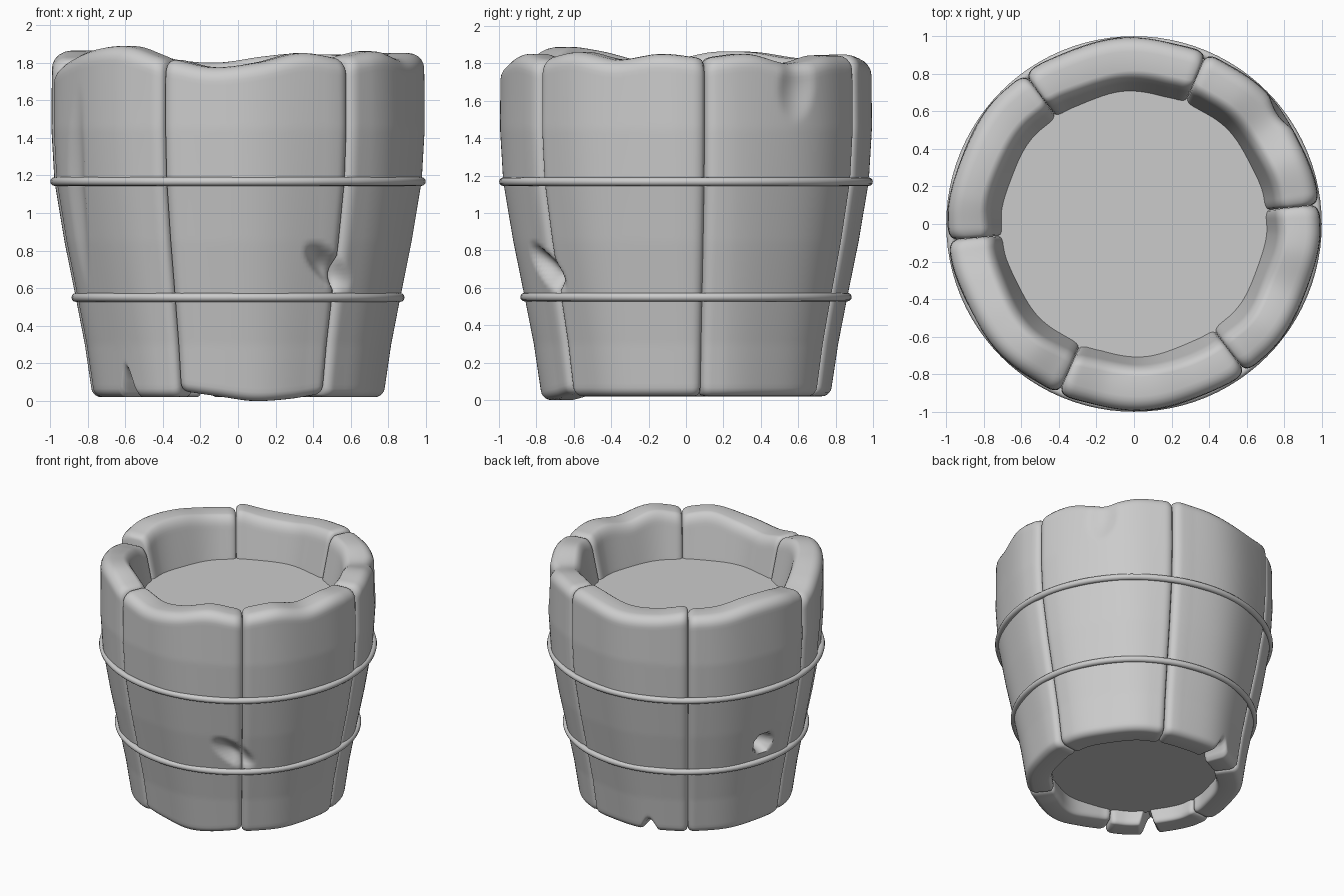
import bpy, bmesh
from math import radians, sin, cos, pi, sqrt

if "Cube" in bpy.data.objects:
    bpy.data.objects.remove(bpy.data.objects["Cube"])

SEAMS = [6, 67, 126, 185, 246, 307, 366]
# rim height across each stave (five samples, counter-clockwise)
TOPS = [(1.83, 1.85, 1.80, 1.84, 1.84), (1.85, 1.83, 1.80, 1.81, 1.85),
        (1.82, 1.83, 1.86, 1.86, 1.82), (1.76, 1.82, 1.87, 1.885, 1.82),
        (1.82, 1.775, 1.80, 1.85, 1.82), (1.83, 1.86, 1.82, 1.85, 1.83)]
FRONT_BOTTOM = (.05, .025, 0, .01, .035)
OUTER = [(0, .768), (.3, .812), (.55, .86), (.85, .92), (1.17, .973), (1.45, .989), (1.9, .985)]
INNER = [(0, .585), (.8, .64), (1.5, .70), (1.9, .785)]
# gouges: angle, height, half length, half width, slope, depth
DENTS = [(303, .71, .20, .085, -.75, .075), (164, .70, .085, .08, 0, .14),
         (207, 1.15, .55, .09, 9, .025), (37, 1.68, .2, .11, 9, .03)]
# splits in the lower edge: angle, half width, height
NOTCHES = [(221, 5, .15), (105, 5, .09)]


def spread(vals, u):
    """Smooth value across evenly spaced samples."""
    x = min(max(u, 0), .9999) * (len(vals) - 1)
    i = int(x)
    p0, p1, p2, p3 = (vals[min(max(k, 0), len(vals) - 1)] for k in range(i - 1, i + 3))
    t = x - i
    return p1 + .5 * t * (p2 - p0 + t * (2 * p0 - 5 * p1 + 4 * p2 - p3 + t * (3 * (p1 - p2) + p3 - p0)))


def profile(pts, z):
    for (z0, r0), (z1, r1) in zip(pts, pts[1:]):
        if z <= z1:
            return r0 + (r1 - r0) * max(0, z - z0) / (z1 - z0)
    return pts[-1][1]


def gouge(deg, z):
    total = 0
    for a, h, length, width, slope, depth in DENTS:
        x, y = radians(deg - a) * .9, z - h
        n = sqrt(1 + slope * slope)
        along, across = (x + slope * y) / n, (y - slope * x) / n
        q = (along / length) ** 2 + (across / width) ** 2
        if q < 1:
            total += depth * (min(1, 1.5 * (1 - q)) if slope == 0 else (1 - q) ** 1.5)
    return total


def finish(bm, name):
    bmesh.ops.recalc_face_normals(bm, faces=bm.faces)
    me = bpy.data.meshes.new(name)
    bm.to_mesh(me)
    bm.free()
    ob = bpy.data.objects.new(name, me)
    bpy.context.collection.objects.link(ob)
    bpy.context.view_layer.objects.active = ob
    ob.select_set(True)
    bpy.ops.object.shade_smooth_by_angle(angle=radians(60))
    ob.select_set(False)


# rounded end steps: (height into the stave, inset)
def round_end(R, n=5):
    return [(R * (1 - sin(k * pi / 2 / n)), R * (1 - cos(k * pi / 2 / n))) for k in range(n + 1)]


NU, NV = 56, 72


def stave(i):
    a0, a1 = SEAMS[i] + .03, SEAMS[i + 1] - .03
    us = [(1 - cos(pi * k / NU)) / 2 * .5 + .5 * k / NU for k in range(NU + 1)]
    levels = [('b', dz, ins) for dz, ins in reversed(round_end(.045))]
    levels += [('m', k / NV, 0) for k in range(1, NV)]
    levels += [('t', dz, ins) for dz, ins in round_end(.075)]
    bm = bmesh.new()
    rings = []
    for kind, p, ins in levels:
        outer, inner = [], []
        for u in us:
            deg = a0 + (a1 - a0) * u
            zt = spread(TOPS[i], u)
            zb = spread(FRONT_BOTTOM, u) if i == 4 else .02
            for na, nw, nh in NOTCHES:
                zb += nh * max(0, 1 - ((deg - na) / nw) ** 2) ** 1.5
            edge = min(u, 1 - u) * radians(a1 - a0) * .9       # distance to the seam
            corner = max(0, 1 - edge / .06)
            drop = .04 * (1 - sqrt(max(0, 1 - corner * corner)))
            zt -= drop * .7
            zb += drop * .5
            lo, hi = zb + .045, zt - .075
            z = zb + p if kind == 'b' else zt - p if kind == 't' else lo + (hi - lo) * p
            # lightly carved, uneven wood
            wave = .006 * sin(u * 10 + i * 2.1 + z * .8) * min(1, edge / .15)
            ro = profile(OUTER, z) - ins - drop + wave - gouge(deg, z)
            ri = profile(INNER, z) + ins * .6 + drop * .6 + wave
            d = radians(deg)
            outer.append(bm.verts.new((ro * cos(d), ro * sin(d), z)))
            inner.append(bm.verts.new((ri * cos(d), ri * sin(d), z)))
        rings.append((outer, inner))
    for (o0, i0), (o1, i1) in zip(rings, rings[1:]):
        lower, upper = o0 + i0[::-1], o1 + i1[::-1]
        n = len(lower)
        for k in range(n):
            j = (k + 1) % n
            bm.faces.new((lower[k], lower[j], upper[j], upper[k]))
    for o, inn in (rings[0], rings[-1]):
        for k in range(NU):
            bm.faces.new((o[k], o[k + 1], inn[k + 1], inn[k]))
    finish(bm, f"stave_{i + 1}")


for i in range(6):
    stave(i)


# two hoops around the staves
for name, z, r in (("lower_hoop", .55, .863), ("upper_hoop", 1.167, .976)):
    bpy.ops.mesh.primitive_torus_add(major_radius=r, minor_radius=.023, major_segments=96,
                                     minor_segments=12, location=(0, 0, z))
    bpy.context.object.name = name
    bpy.ops.object.shade_smooth()
    bpy.context.object.select_set(False)

# flat fill surface inside and the recessed base
for name, z, r in (("fill_surface", 1.51, .73), ("base_board", .13, .62)):
    bpy.ops.mesh.primitive_circle_add(vertices=64, radius=r, fill_type='NGON', location=(0, 0, z))
    bpy.context.object.name = name
